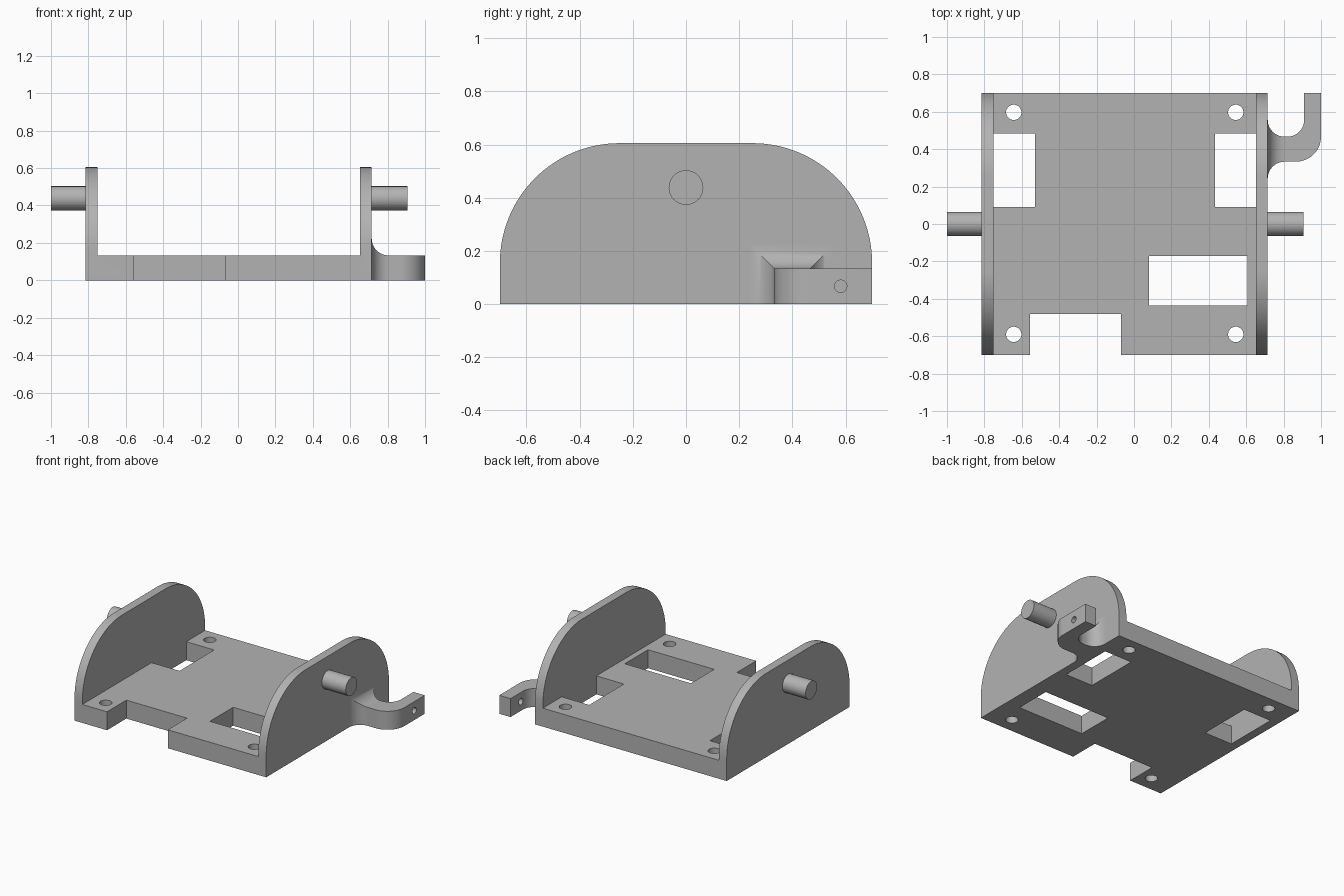
import bpy
import bmesh
from math import sin, cos, pi, radians
from mathutils import Matrix

cube = bpy.data.objects.get("Cube")
if cube:
    bpy.data.objects.remove(cube, do_unlink=True)

grey = bpy.data.materials.new("plain grey")
grey.use_nodes = True
grey.diffuse_color = (0.45, 0.45, 0.45, 1)
grey.node_tree.nodes["Principled BSDF"].inputs["Base Color"].default_value = grey.diffuse_color

X0, X1 = -0.815, 0.715      # outer wall faces
WALL, FLOOR = 0.063, 0.133  # wall and floor thickness
DEPTH, HEIGHT = 0.70, 0.605


def finish(bm, name):
    bmesh.ops.recalc_face_normals(bm, faces=bm.faces)
    mesh = bpy.data.meshes.new(name)
    bm.to_mesh(mesh)
    bm.free()
    mesh.materials.append(grey)
    obj = bpy.data.objects.new(name, mesh)
    bpy.context.collection.objects.link(obj)
    return obj


def loft(name, rings):
    """Skin a list of closed rings and cap both ends."""
    bm = bmesh.new()
    loops = [[bm.verts.new(p) for p in ring] for ring in rings]
    n = len(loops[0])
    for a, b in zip(loops, loops[1:]):
        for i in range(n):
            j = (i + 1) % n
            bm.faces.new((a[i], a[j], b[j], b[i]))
    bm.faces.new(loops[0])
    bm.faces.new(loops[-1])
    return finish(bm, name)


def box(name, x0, x1, y0, y1, z0=-0.1, z1=0.3):
    return loft(name, [[(x0, y0, z), (x1, y0, z), (x1, y1, z), (x0, y1, z)] for z in (z0, z1)])


def cylinder(name, radius, length, centre, along_x=False, segments=48):
    bm = bmesh.new()
    turn = Matrix.Rotation(pi / 2, 4, 'Y') if along_x else Matrix()
    bmesh.ops.create_cone(bm, cap_ends=True, segments=segments, radius1=radius, radius2=radius,
                          depth=length, matrix=Matrix.Translation(centre) @ turn)
    return finish(bm, name)


def select(obj):
    bpy.ops.object.select_all(action='DESELECT')
    obj.select_set(True)
    bpy.context.view_layer.objects.active = obj


def cut(obj, cutter, operation='DIFFERENCE'):
    cutter.hide_render = True
    mod = obj.modifiers.new("cut", 'BOOLEAN')
    mod.operation, mod.solver, mod.object = operation, 'EXACT', cutter
    select(obj)
    bpy.ops.object.modifier_apply(modifier=mod.name)
    bpy.data.objects.remove(cutter, do_unlink=True)


def arc(cx, cy, r, start, end, steps):
    angles = [radians(start + (end - start) * i / steps) for i in range(steps + 1)]
    return [(cx + r * cos(a), cy + r * sin(a)) for a in angles]


# Cradle: U section run front to back, trimmed to the rounded wall outline
section = [(X0, 0), (X1, 0), (X1, 0.8), (X1 - WALL, 0.8), (X1 - WALL, FLOOR),
           (X0 + WALL, FLOOR), (X0 + WALL, 0.8), (X0, 0.8)]
cradle = loft("cradle", [[(x, y, z) for x, z in section] for y in (-0.8, 0.8)])
R = 0.45
half = arc(DEPTH - R, HEIGHT - R, R, 0, 90, 32)
outline = [(DEPTH, -0.1)] + half + [(-y, z) for y, z in reversed(half)] + [(-DEPTH, -0.1)]
cut(cradle, loft("outline_cutter", [[(x, y, z) for y, z in outline] for x in (-1, 1)]), 'INTERSECT')

# Floor openings, front notch and screw holes
for x0, x1, y0, y1 in [(X0 + WALL, -0.53, 0.09, 0.485), (0.433, X1 - WALL, 0.09, 0.485),
                       (0.08, 0.608, -0.435, -0.17), (-0.555, -0.07, -0.9, -0.48)]:
    cut(cradle, box("opening_cutter", x0, x1, y0, y1))
for x in (-0.643, 0.544):
    for y in (-0.59, 0.597):
        cut(cradle, cylinder("screw_cutter", 0.041, 0.6, (x, y, 0.1)))

# Pivot pins
right_pin = cylinder("right_pin", 0.065, 0.195, (-0.9025, 0, 0.438), True)
left_pin = cylinder("left_pin", 0.065, 0.2, (0.805, 0, 0.438), True)


# Hook arm: mitred flare at the wall, quarter bend, straight tip
def ring(inner, outer, top=FLOOR):
    return [(*inner, 0), (*outer, 0), (*outer, top), (*inner, top)]


F = 0.09
Y_IN, Y_OUT = 0.467, 0.333
rings = []
for x, d in arc(X1 + F, F, F, 180, 270, 16):
    rings.append(ring((x, Y_IN + d), (x, Y_OUT - d), FLOOR + d))
inner_bend = arc(0.82, Y_IN + 0.09, 0.09, -90, 0, 20)
outer_bend = arc(0.865, Y_OUT + 0.135, 0.135, -90, 0, 20)
rings += [ring(a, b) for a, b in zip(inner_bend, outer_bend)]
rings.append(ring((0.91, DEPTH), (1.0, DEPTH)))
hook = loft("hook_arm", rings)
cut(hook, cylinder("tip_hole_cutter", 0.023, 0.2, (0.955, 0.582, 0.067), True))

for obj in (cradle, right_pin, left_pin, hook):
    select(obj)
    bpy.ops.object.shade_smooth_by_angle(angle=radians(30))
